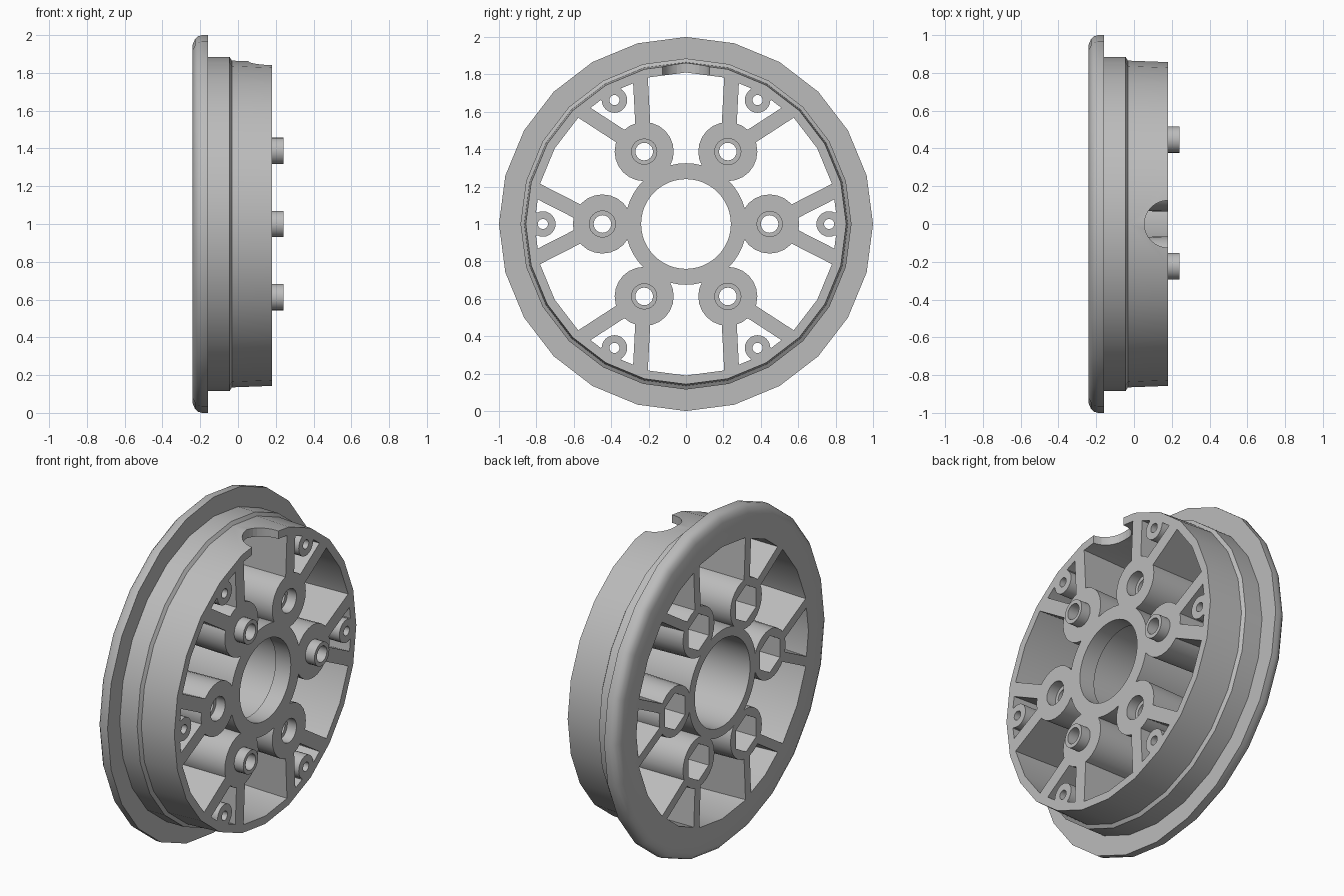
import bpy, bmesh, math
from mathutils import Vector

if "Cube" in bpy.data.objects:
    bpy.data.objects.remove(bpy.data.objects["Cube"], do_unlink=True)

grey = bpy.data.materials.new("plain grey")
grey.use_nodes = True
colour = (0.5, 0.5, 0.5, 1)
grey.diffuse_color = colour
grey.node_tree.nodes["Principled BSDF"].inputs["Base Color"].default_value = colour

BACK, FRONT, MID = -0.24, 0.18, 1.0   # wheel axis runs along x at z = MID


def finish(name, bm):
    bmesh.ops.recalc_face_normals(bm, faces=bm.faces)
    mesh = bpy.data.meshes.new(name)
    bm.to_mesh(mesh)
    bm.free()
    mesh.materials.append(grey)
    ob = bpy.data.objects.new(name, mesh)
    bpy.context.collection.objects.link(ob)
    return ob


def smooth(ob):
    bpy.ops.object.select_all(action='DESELECT')
    ob.select_set(True)
    bpy.context.view_layer.objects.active = ob
    bpy.ops.object.shade_smooth_by_angle(angle=math.radians(30))


def ring_part(name, profile, centre=(0, 0), segs=24):
    """Closed (x, radius[, 'hex']) profile turned about the x axis."""
    bm = bmesh.new()
    rings = []
    for x, r, *kind in profile:
        ring = []
        for i in range(segs):
            a = math.tau * i / segs
            rr = r
            if kind:  # radius is the distance to the flats
                rr = r / math.cos((a + math.pi / 6) % (math.pi / 3) - math.pi / 6)
            ring.append(bm.verts.new((x, centre[0] + rr * math.cos(a),
                                      MID + centre[1] + rr * math.sin(a))))
        rings.append(ring)
    for j, ra in enumerate(rings):
        rb = rings[(j + 1) % len(rings)]
        for i in range(segs):
            k = (i + 1) % segs
            bm.faces.new((ra[i], ra[k], rb[k], rb[i]))
    ob = finish(name, bm)
    smooth(ob)
    return ob


def bar(name, start, end, back_half, front_half, back=BACK):
    """Straight web between two points of the wheel plane, with draft."""
    s, e = Vector(start), Vector(end)
    d = (e - s).normalized()
    n = Vector((-d.y, d.x))
    bm = bmesh.new()
    loops = []
    for x, h in ((back, back_half), (FRONT, front_half)):
        pts = (s - n * h, e - n * h, e + n * h, s + n * h)
        loops.append([bm.verts.new((x, p.x, MID + p.y)) for p in pts])
    bm.faces.new(loops[0])
    bm.faces.new(loops[1])
    for i in range(4):
        k = (i + 1) % 4
        bm.faces.new((loops[0][i], loops[0][k], loops[1][k], loops[1][i]))
    return finish(name, bm)


def polar(r, a):
    return Vector((r * math.cos(a), r * math.sin(a)))


# Rim with rounded flange and stepped barrel
rim = ring_part("rim", [
    (BACK, 0.81), (BACK, 0.95), (-0.228, 0.978), (-0.212, 0.994), (-0.19, 1.0),
    (-0.16, 1.0), (-0.16, 0.885), (-0.045, 0.885), (-0.032, 0.865),
    (FRONT, 0.857), (FRONT, 0.81)])

# Round notch through the top of the barrel
bm = bmesh.new()
bmesh.ops.create_cone(bm, cap_ends=True, segments=32, radius1=0.125, radius2=0.125, depth=0.3)
bmesh.ops.translate(bm, verts=bm.verts, vec=(FRONT, 0, 1.85))
cutter = finish("notch_cutter", bm)
cutter.hide_render = True
mod = rim.modifiers.new("notch", 'BOOLEAN')
mod.operation = 'DIFFERENCE'
mod.solver = 'EXACT'
mod.object = cutter
bpy.context.view_layer.objects.active = rim
bpy.ops.object.modifier_apply(modifier=mod.name)
bpy.data.objects.remove(cutter, do_unlink=True)
smooth(rim)

# Central hub with a stepped bore
ring_part("hub", [(BACK, 0.315), (FRONT, 0.325), (FRONT, 0.24), (0.08, 0.24),
                  (0.08, 0.26), (BACK, 0.26)], segs=48)

for i in range(6):
    a = i * math.pi / 3
    c = polar(0.447, a)
    # Bolt boss: every other one carries a hollow pin, the rest a round recess
    tip = 0.24 if i % 2 == 0 else 0.12
    ring_part(f"bolt_boss_{i + 1}", [
        (BACK, 0.148), (FRONT, 0.158), (FRONT, 0.07), (tip, 0.07), (tip, 0.047),
        (0.04, 0.047), (0.04, 0.095, 'hex'), (BACK, 0.095, 'hex')], c)
    # Two diverging spokes from the boss to the rim
    for side in (-1, 1):
        d = polar(1, a + side * math.radians(27))
        b = c.dot(d)
        reach = -b + math.sqrt(b * b - c.length_squared + 0.83 ** 2)
        bar(f"spoke_{i + 1}_{'a' if side < 0 else 'b'}", c + d * 0.13, c + d * reach, 0.027, 0.04)
    # Small screw post tied to the rim
    ring_part(f"screw_post_{i + 1}", [(-0.1, 0.068), (FRONT, 0.068), (FRONT, 0.027),
                                      (-0.1, 0.027)], polar(0.765, a))
    bar(f"screw_post_web_{i + 1}", polar(0.795, a), polar(0.83, a), 0.062, 0.062, -0.1)
